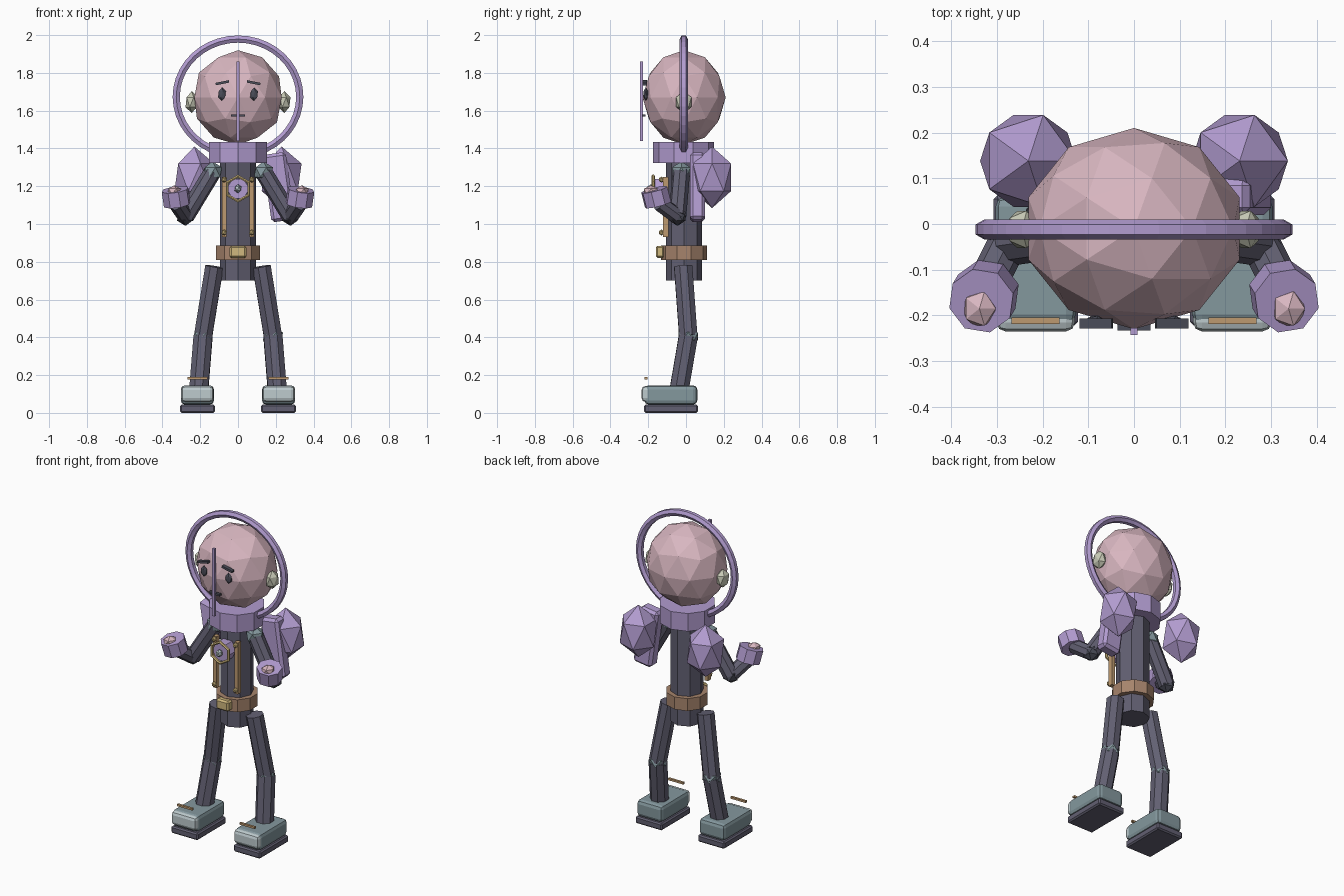
import bpy, bmesh, math
from mathutils import Vector, Matrix

if "Cube" in bpy.data.objects:
    bpy.data.objects.remove(bpy.data.objects["Cube"])


def mat(name, r, g, b):
    m = bpy.data.materials.new(name)
    lin = [((c / 255 + 0.055) / 1.055) ** 2.4 for c in (r, g, b)]
    m.diffuse_color = (*lin, 1)
    m.use_nodes = True
    m.node_tree.nodes["Principled BSDF"].inputs["Base Color"].default_value = m.diffuse_color
    return m


PINK = mat("pink skin", 216, 182, 192)
PURPLE = mat("lilac", 178, 156, 208)
SLATE = mat("dark slate", 98, 96, 114)
DARK = mat("charcoal", 74, 76, 88)
TEAL = mat("grey teal", 132, 152, 158)
LIGHT = mat("pale grey", 190, 203, 206)
CREAM = mat("cream", 200, 202, 182)
BROWN = mat("brown", 166, 132, 108)
TAN = mat("tan", 190, 154, 112)
GOLD = mat("gold", 208, 184, 126)


def finish(name, bm, material, matrix):
    bm.transform(matrix)
    bmesh.ops.recalc_face_normals(bm, faces=bm.faces)
    me = bpy.data.meshes.new(name)
    bm.to_mesh(me)
    bm.free()
    me.materials.append(material)
    ob = bpy.data.objects.new(name, me)
    bpy.context.collection.objects.link(ob)
    return ob


def ball(name, loc, radii, material, sub=1):
    bm = bmesh.new()
    bmesh.ops.create_icosphere(bm, subdivisions=sub, radius=1)
    return finish(name, bm, material, Matrix.LocRotScale(Vector(loc), None, Vector(radii)))


def rod(name, a, b, r, material, sides=8, r2=None, spin=0.0):
    """Straight prism or cone between two points."""
    a, b = Vector(a), Vector(b)
    d = b - a
    bm = bmesh.new()
    bmesh.ops.create_cone(bm, cap_ends=True, segments=sides, radius1=r,
                          radius2=r if r2 is None else r2, depth=d.length)
    rot = d.to_track_quat('Z', 'Y').to_matrix().to_4x4()
    return finish(name, bm, material,
                  Matrix.Translation((a + b) / 2) @ rot @ Matrix.Rotation(spin, 4, 'Z'))


def box(name, loc, size, material, bevel=0.0, tilt=0.0, segments=1):
    bm = bmesh.new()
    bmesh.ops.create_cube(bm, size=1)
    bmesh.ops.scale(bm, vec=size, verts=bm.verts)
    if bevel:
        bmesh.ops.bevel(bm, geom=bm.edges[:], offset=bevel, segments=segments,
                        profile=0.5, affect='EDGES')
    return finish(name, bm, material,
                  Matrix.Translation(loc) @ Matrix.Rotation(tilt, 4, 'Y'))


def ring(name, loc, rx, rz, tube, material, n=40, m=6):
    """Hoop standing in the XZ plane."""
    bm = bmesh.new()
    rows = []
    for i in range(n):
        t = math.tau * i / n
        row = []
        for j in range(m):
            p = math.tau * (j + 0.5) / m
            c = tube * math.cos(p)
            row.append(bm.verts.new(((rx + c) * math.sin(t), tube * math.sin(p),
                                     (rz + c) * math.cos(t))))
        rows.append(row)
    for i in range(n):
        for j in range(m):
            a, b = rows[i], rows[(i + 1) % n]
            k = (j + 1) % m
            bm.faces.new((a[j], b[j], b[k], a[k]))
    return finish(name, bm, material, Matrix.Translation(loc))


# Head, helmet hoop and face bar
ball("head", (0, -0.01, 1.67), (0.243, 0.22, 0.25), PINK, 2)
ring("helmet_hoop", (0, -0.012, 1.673), 0.327, 0.306, 0.022, PURPLE)
box("visor_bar", (0, -0.235, 1.65), (0.016, 0.015, 0.42), PURPLE)
box("mouth", (0, -0.224, 1.575), (0.072, 0.018, 0.012), DARK)

# Torso, collar, belt and buckle
rod("torso", (0, -0.01, 0.70), (0, -0.01, 1.34), 0.095, SLATE, 8)
rod("collar", (0, -0.013, 1.323), (0, -0.013, 1.434), 0.162, PURPLE, 10)
rod("belt", (0, -0.01, 0.81), (0, -0.01, 0.887), 0.122, BROWN, 10)
box("buckle", (0, -0.137, 0.852), (0.088, 0.046, 0.065), GOLD, 0.01)

# Chest badge
rod("badge_plate", (0, -0.10, 1.187), (0, -0.168, 1.187), 0.06, PURPLE, 6, spin=math.pi / 6)
ring("badge_rim", (0, -0.174, 1.187), 0.066, 0.066, 0.009, GOLD, 6, 6)
ball("badge_stud", (0, -0.185, 1.187), (0.02, 0.024, 0.024), LIGHT)

# Side pack, on one side only
box("side_pack", (0.215, 0.06, 1.195), (0.125, 0.08, 0.36), PURPLE, 0.016, -0.14)

for s, side in ((-1, "left"), (1, "right")):
    # Face
    ball("eye_" + side, (s * 0.085, -0.213, 1.687), (0.023, 0.014, 0.036), DARK)
    box("brow_" + side, (s * 0.083, -0.218, 1.748), (0.072, 0.022, 0.013), DARK, 0, s * 0.2)
    ball("ear_" + side, (s * 0.245, -0.012, 1.645), (0.037, 0.048, 0.058), CREAM)

    # Chest straps with studs
    box("strap_" + side, (s * 0.073, -0.108, 1.09), (0.024, 0.03, 0.32), TAN)
    for z in (0.955, 1.235):
        ball("strap_stud", (s * 0.073, -0.13, z), (0.016, 0.016, 0.016), GOLD)

    # Back tank
    ball("tank_" + side, (s * 0.231, 0.138, 1.247), (0.118, 0.118, 0.163), PURPLE)

    # Arm
    shoulder, elbow = (s * 0.135, -0.025, 1.275), (s * 0.278, -0.045, 1.04)
    wrist = (s * 0.325, -0.14, 1.11)
    ball("shoulder_" + side, shoulder, (0.056, 0.056, 0.056), TEAL)
    rod("upper_arm_" + side, shoulder, elbow, 0.047, SLATE, 8)
    ball("elbow_" + side, elbow, (0.05, 0.05, 0.05), DARK)
    rod("forearm_" + side, elbow, wrist, 0.043, SLATE, 8)
    rod("glove_" + side, (s * 0.322, -0.148, 1.102), (s * 0.334, -0.168, 1.182),
        0.073, PURPLE, 8)
    ball("hand_" + side, (s * 0.338, -0.185, 1.172), (0.04, 0.044, 0.033), PINK)

    # Leg
    hip, knee, ankle = (s * 0.125, -0.015, 0.775), (s * 0.185, 0.012, 0.405), (s * 0.207, -0.035, 0.13)
    rod("thigh_" + side, hip, knee, 0.052, SLATE, 8)
    ball("knee_" + side, knee, (0.06, 0.06, 0.045), TEAL)
    rod("shin_" + side, knee, ankle, 0.054, SLATE, 8)

    # Boot
    x = s * 0.215
    box("sole_" + side, (x, -0.08, 0.022), (0.184, 0.285, 0.044), SLATE, 0.008)
    box("boot_" + side, (x, -0.08, 0.095), (0.176, 0.28, 0.102), TEAL, 0.022, 0, 2)
    box("toe_cap_" + side, (x, -0.21, 0.1), (0.172, 0.05, 0.084), LIGHT, 0.02, 0, 2)
    box("lace_" + side, (x, -0.212, 0.183), (0.105, 0.014, 0.012), TAN)
